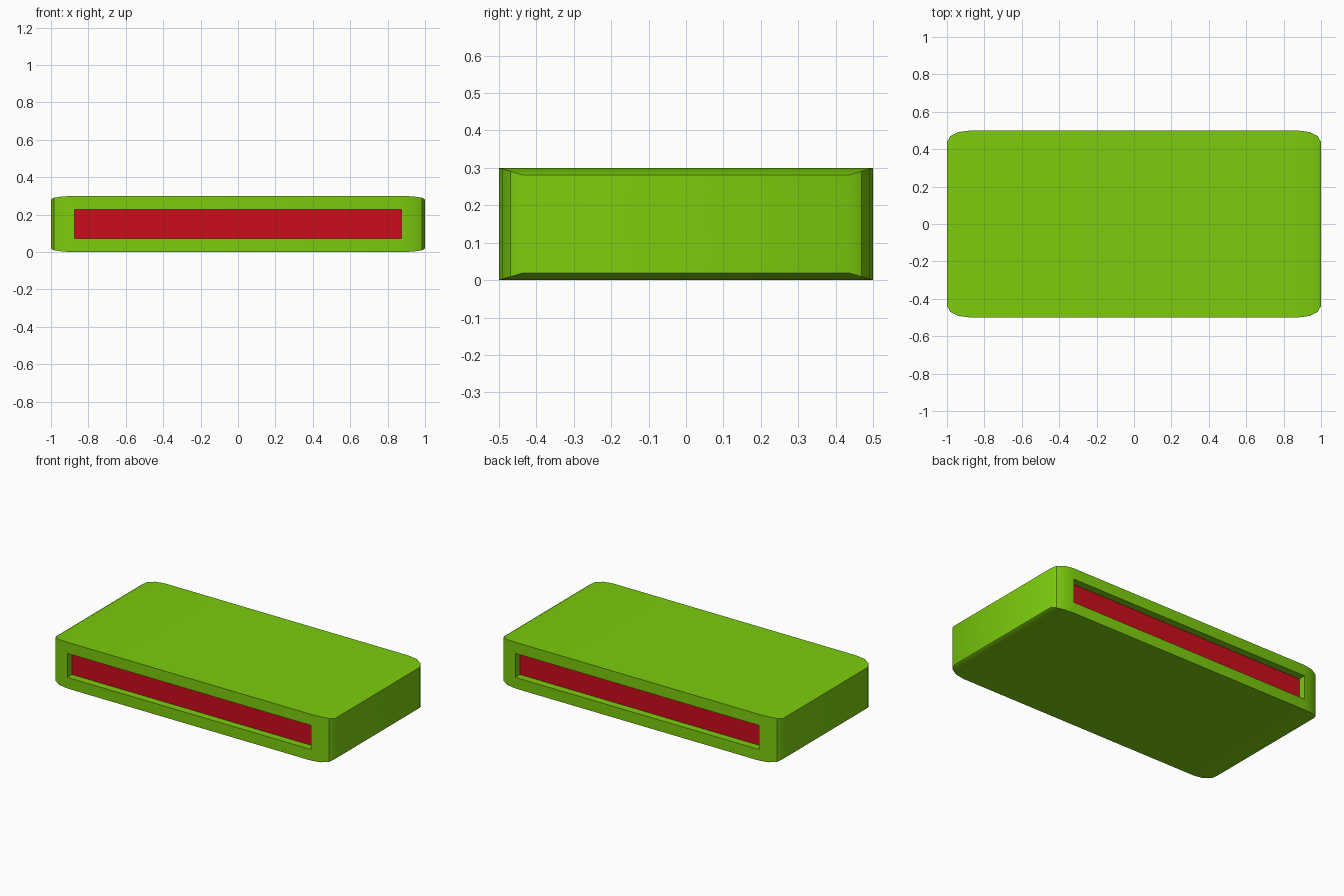
import bpy, bmesh
from math import sin, cos, pi

if "Cube" in bpy.data.objects:
    bpy.data.objects.remove(bpy.data.objects["Cube"])

L, W, H = 2.0, 1.0, 0.3        # overall size
RX = 0.125                     # length of the rounded ends
SEG = 3                        # segments in each rounding
SLOT_H, SLOT_D = 0.156, 0.048  # recessed slot height and depth


def material(name, rgb):
    m = bpy.data.materials.new(name)
    m.diffuse_color = (*rgb, 1)
    m.use_nodes = True
    m.node_tree.nodes["Principled BSDF"].inputs["Base Color"].default_value = m.diffuse_color
    return m


bm = bmesh.new()


def ring(x, k):
    # cross-section shrunk by k, with extra points at the slot's edges
    y, z, s = W / 2 * k, H / 2 * k, SLOT_H / 2 * k
    right = [(y, -z), (y, -s), (y, s), (y, z)]
    pts = right + [(-a, -b) for a, b in right]
    return [bm.verts.new((x, a, b + H / 2)) for a, b in pts]


# Body: lofted cross-sections with rounded ends
steps = []
for i in range(SEG + 1):
    a = pi / 2 * i / SEG
    steps.append((L / 2 - RX + RX * sin(a), 1 - 0.125 * (1 - cos(a))))
sections = [(-x, k) for x, k in reversed(steps)] + steps
rings = [ring(x, k) for x, k in sections]
slots = []
for j, (a, b) in enumerate(zip(rings, rings[1:])):
    for i in range(8):
        n = (i + 1) % 8
        f = bm.faces.new((a[i], a[n], b[n], b[i]))
        if j == SEG and i in (1, 5):
            slots.append(f)
bm.faces.new(rings[0])
bm.faces.new(rings[-1])
bmesh.ops.recalc_face_normals(bm, faces=bm.faces[:])

# Recessed panels on front and back
for f in slots:
    f.material_index = 1
    walls = bmesh.ops.inset_region(bm, faces=[f], thickness=0,
                                   depth=-SLOT_D, use_even_offset=False)
    for w in walls["faces"]:
        w.material_index = 0

mesh = bpy.data.meshes.new("rounded_case")
bm.to_mesh(mesh)
bm.free()
mesh.materials.append(material("green", (0.2, 0.6, 0.004)))
mesh.materials.append(material("red", (0.6, 0.004, 0.012)))
case = bpy.data.objects.new("rounded_case", mesh)
bpy.context.collection.objects.link(case)
bpy.context.view_layer.objects.active = case
case.select_set(True)
bpy.ops.object.shade_smooth_by_angle(angle=pi / 6)
